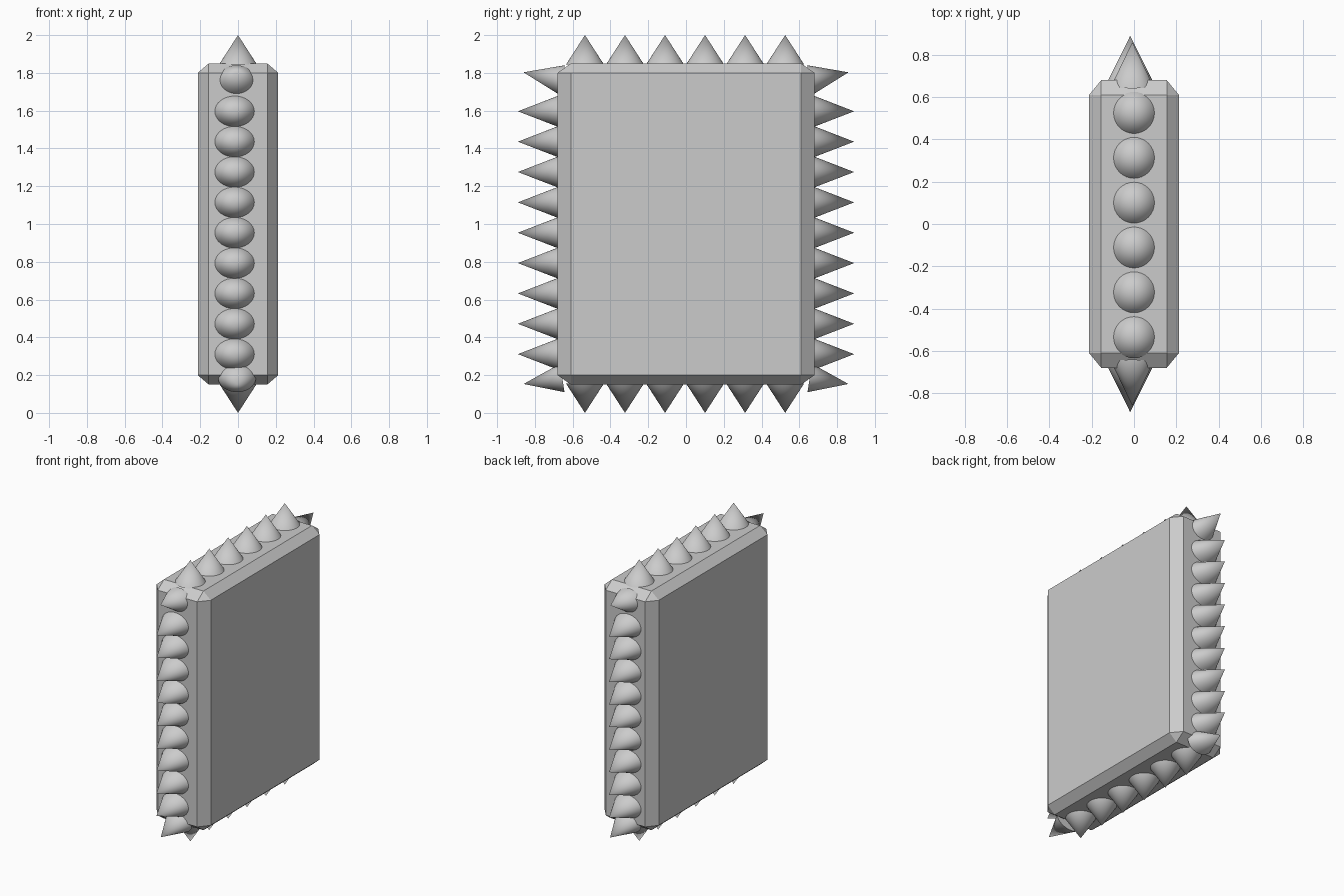
import bpy
import bmesh
import math
from mathutils import Vector, Matrix

if "Cube" in bpy.data.objects:
    bpy.data.objects.remove(bpy.data.objects["Cube"])

grey = bpy.data.materials.new("light_grey")
grey.use_nodes = True
colour = (0.6, 0.6, 0.6, 1)
grey.diffuse_color = colour
grey.node_tree.nodes["Principled BSDF"].inputs["Base Color"].default_value = colour


def add_object(name, bm):
    mesh = bpy.data.meshes.new(name)
    bm.to_mesh(mesh)
    bm.free()
    mesh.materials.append(grey)
    obj = bpy.data.objects.new(name, mesh)
    bpy.context.collection.objects.link(obj)
    return obj


def chamfered_slab(name, half, cut, centre):
    """Box whose chamfer has its own width along each axis."""
    bm = bmesh.new()
    for sx in (-1, 1):
        for sy in (-1, 1):
            for sz in (-1, 1):
                for axis in range(3):
                    p = [half[i] - (cut[i] if i != axis else 0) for i in range(3)]
                    bm.verts.new(Vector((sx * p[0], sy * p[1], sz * p[2])) + centre)
    bmesh.ops.convex_hull(bm, input=bm.verts[:])
    bmesh.ops.dissolve_limit(bm, angle_limit=0.01, verts=bm.verts[:], edges=bm.edges[:])
    bmesh.ops.recalc_face_normals(bm, faces=bm.faces[:])
    return add_object(name, bm)


def spike(name, base, tip, across, radius_x):
    """Smooth cone from base to tip; across is its radius in the yz plane."""
    base, tip = Vector(base), Vector(tip)
    axis = tip - base
    length = axis.length
    axis.normalize()
    side = Vector((1, 0, 0))
    up = axis.cross(side)
    frame = Matrix((side * radius_x, up * across, axis * length)).transposed().to_4x4()
    frame.translation = base
    bm = bmesh.new()
    bmesh.ops.create_cone(bm, cap_ends=True, segments=32, radius1=1, radius2=0, depth=1,
                          matrix=frame @ Matrix.Translation((0, 0, 0.5)))
    bmesh.ops.recalc_face_normals(bm, faces=bm.faces[:])
    for face in bm.faces:
        face.smooth = len(face.verts) < 5
    for edge in bm.edges:
        edge.smooth = all(len(f.verts) < 5 for f in edge.link_faces)
    return add_object(name, bm)


# Slab body
chamfered_slab("slab", (0.213, 0.68, 0.85), (0.058, 0.07, 0.05), Vector((0, 0, 1)))

# Spike rows along the top and bottom
for i in range(6):
    y = -0.535 + 0.212 * i
    spike(f"top_spike_{i + 1}", (0, y, 1.845), (0, y, 2), 0.1, 0.1)
    spike(f"bottom_spike_{i + 1}", (0, y, 0.155), (0, y, 0), 0.1, 0.1)

# Spike rows up the front and back, with a tilted spike at each corner
for end, s in (("front", -1), ("back", 1)):
    for i in range(9):
        z = 0.311 + 0.1607 * i
        spike(f"{end}_spike_{i + 1}", (-0.018, s * 0.675, z), (-0.018, s * 0.89, z), 0.083, 0.107)
    spike(f"{end}_upper_corner_spike", (-0.008, s * 0.657, 1.763), (-0.008, s * 0.86, 1.803), 0.079, 0.098)
    spike(f"{end}_lower_corner_spike", (-0.005, s * 0.655, 0.185), (-0.005, s * 0.86, 0.153), 0.076, 0.1)
